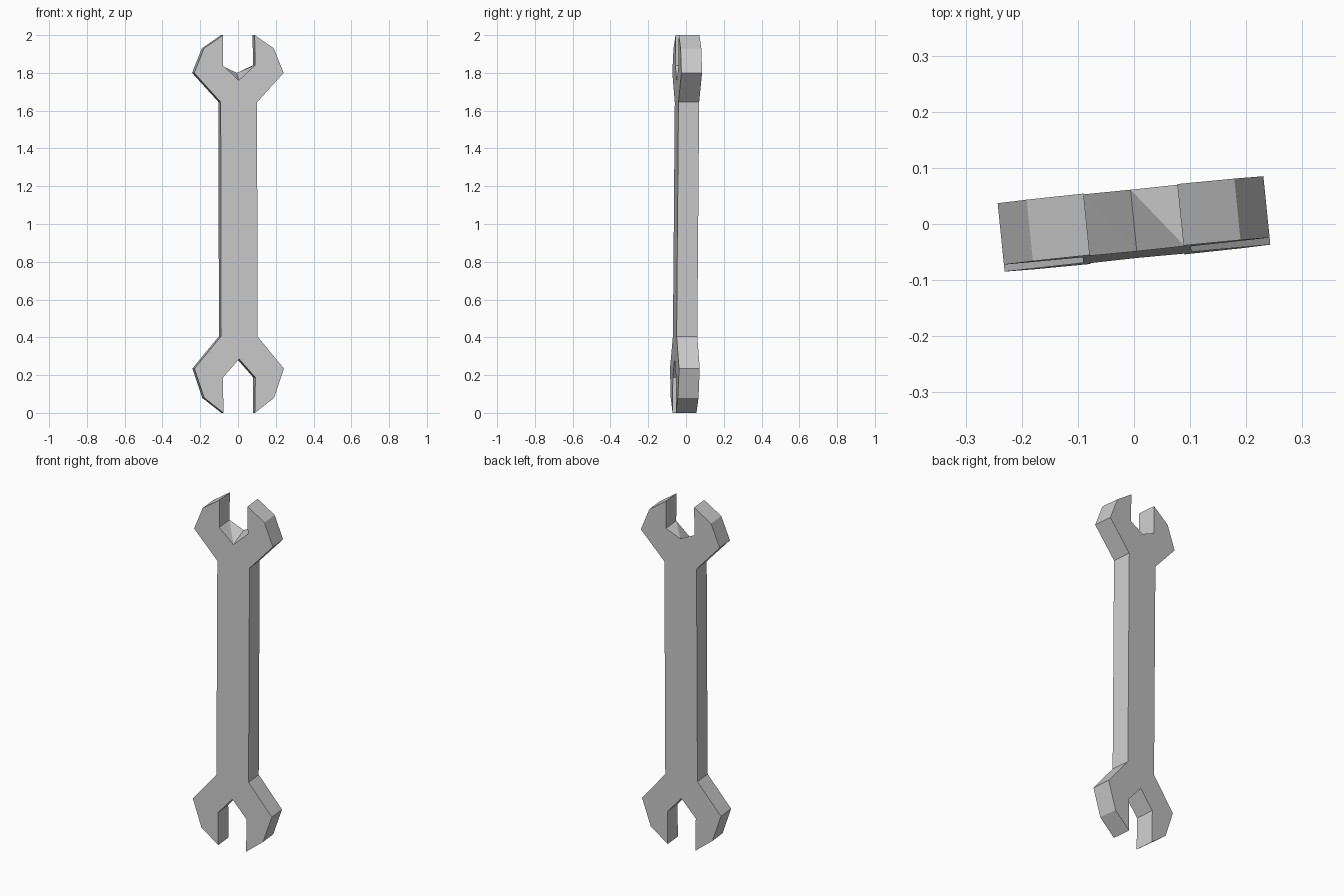
import bpy, bmesh, math
from mathutils import Matrix

if "Cube" in bpy.data.objects:
    bpy.data.objects.remove(bpy.data.objects["Cube"])

HALF_THICK = 0.055
TILT = 0.008            # slight backward lean
YAW = math.radians(5.8)

# Left half of the outline, from upper jaw notch down to lower jaw notch (x, z)
left = [(-0.086, 1.84), (-0.084, 2.0), (-0.186, 1.93), (-0.238, 1.80), (-0.097, 1.645),
        (-0.097, 0.405), (-0.238, 0.235), (-0.186, 0.08), (-0.084, 0.0), (-0.086, 0.188)]
right = [(-x, z) for x, z in reversed(left)]
outline = left + [(0, 0.285)] + right + [(0, 1.76)]
n = len(outline)

bm = bmesh.new()
front = [bm.verts.new((x, -HALF_THICK, z)) for x, z in outline]
back = [bm.verts.new((x, HALF_THICK, z)) for x, z in outline]
back[-1].co.z = 1.80    # upper notch is shallower at the back

# Flat front and back
bm.faces.new(front)
bm.faces.new(back[::-1])

# Rim, with the twisted upper notch split into triangles
for i in range(n):
    j = (i + 1) % n
    if i >= n - 2:
        bm.faces.new((front[i], back[j], front[j]))
        bm.faces.new((front[i], back[i], back[j]))
    else:
        bm.faces.new((front[i], back[i], back[j], front[j]))

# Lean and turn
for v in bm.verts:
    v.co.y += TILT * (v.co.z - 1)
bm.transform(Matrix.Rotation(YAW, 4, 'Z'))
bmesh.ops.recalc_face_normals(bm, faces=bm.faces)

mesh = bpy.data.meshes.new("wrench")
bm.to_mesh(mesh)
bm.free()
wrench = bpy.data.objects.new("wrench", mesh)
bpy.context.collection.objects.link(wrench)
